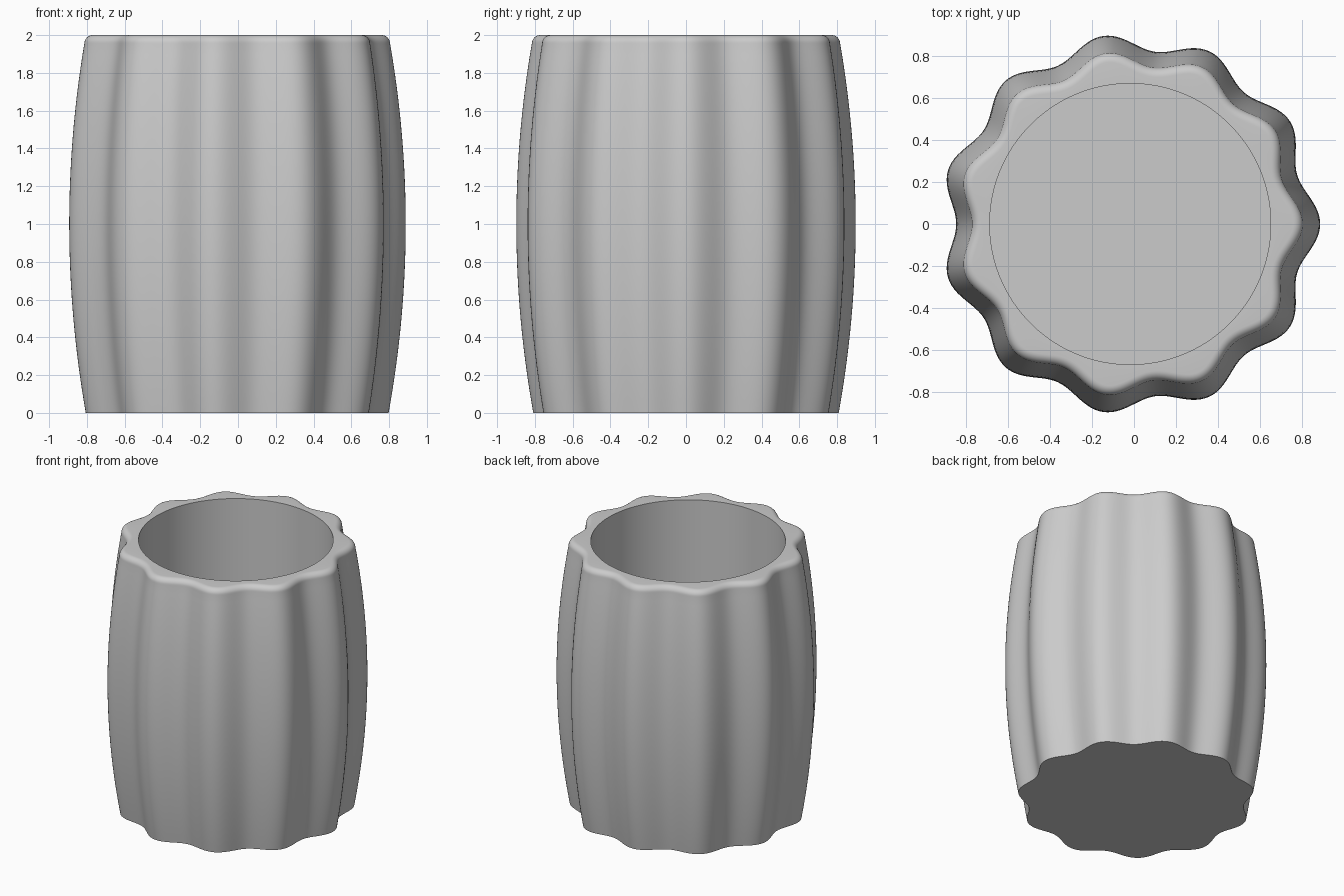
import bpy, bmesh
from math import sin, cos, pi, radians
from mathutils import Vector

cube = bpy.data.objects.get("Cube")
if cube:
    bpy.data.objects.remove(cube, do_unlink=True)

LOBES = 11
SEGS = LOBES * 24
HEIGHT = 2.0
RADIUS, WAVE = 0.868, 0.038      # mid-height fluted outline
FILLET = 0.045
HOLE_RADIUS, FLOOR = 0.67, 0.1
OFFSET_X = -0.018                # centres the odd-lobed outline
ANGLES = [2 * pi * i / SEGS for i in range(SEGS)]

grey = bpy.data.materials.new("Plain grey")
grey.use_nodes = True
grey.diffuse_color = (0.6, 0.6, 0.6, 1)
grey.node_tree.nodes["Principled BSDF"].inputs["Base Color"].default_value = (0.6, 0.6, 0.6, 1)


def bulge(z):
    return 1 - 0.1 * (z - 1) ** 2


def fluted_ring(scale, inset, z):
    """Wavy outline, moved inward along its own normal by inset."""
    points = []
    for a in ANGLES:
        r = RADIUS + WAVE * cos(LOBES * a)
        dr = -WAVE * LOBES * sin(LOBES * a)
        tangent = Vector((dr * cos(a) - r * sin(a), dr * sin(a) + r * cos(a)))
        normal = Vector((tangent.y, -tangent.x)).normalized()
        p = Vector((cos(a), sin(a))) * r * scale - normal * inset
        points.append((p.x + OFFSET_X, p.y, z))
    return points


def round_ring(radius, z):
    return [(radius * cos(a) + OFFSET_X, radius * sin(a), z) for a in ANGLES]


# Bulging fluted wall
shoulder = HEIGHT - FILLET
steps = 32
rings = []
for i in range(steps + 1):
    z = shoulder * i / steps
    rings.append(fluted_ring(bulge(z), 0, z))

# Rounded rim
for i in range(1, 9):
    t = pi / 2 * i / 8
    rings.append(fluted_ring(bulge(shoulder), FILLET * (1 - cos(t)), shoulder + FILLET * sin(t)))

# Straight round hole
rings.append(round_ring(HOLE_RADIUS, HEIGHT))
rings.append(round_ring(HOLE_RADIUS, FLOOR))

# Skin the rings and close the underside and inner floor
bm = bmesh.new()
loops = [[bm.verts.new(p) for p in ring] for ring in rings]
for low, high in zip(loops, loops[1:]):
    for i in range(SEGS):
        j = (i + 1) % SEGS
        bm.faces.new((low[i], low[j], high[j], high[i]))
bm.faces.new(loops[0][::-1])
bm.faces.new(loops[-1])
bmesh.ops.recalc_face_normals(bm, faces=bm.faces)

mesh = bpy.data.meshes.new("fluted_cup")
bm.to_mesh(mesh)
bm.free()
mesh.materials.append(grey)
cup = bpy.data.objects.new("fluted_cup", mesh)
bpy.context.collection.objects.link(cup)

bpy.ops.object.select_all(action="DESELECT")
cup.select_set(True)
bpy.context.view_layer.objects.active = cup
bpy.ops.object.shade_smooth_by_angle(angle=radians(30))
